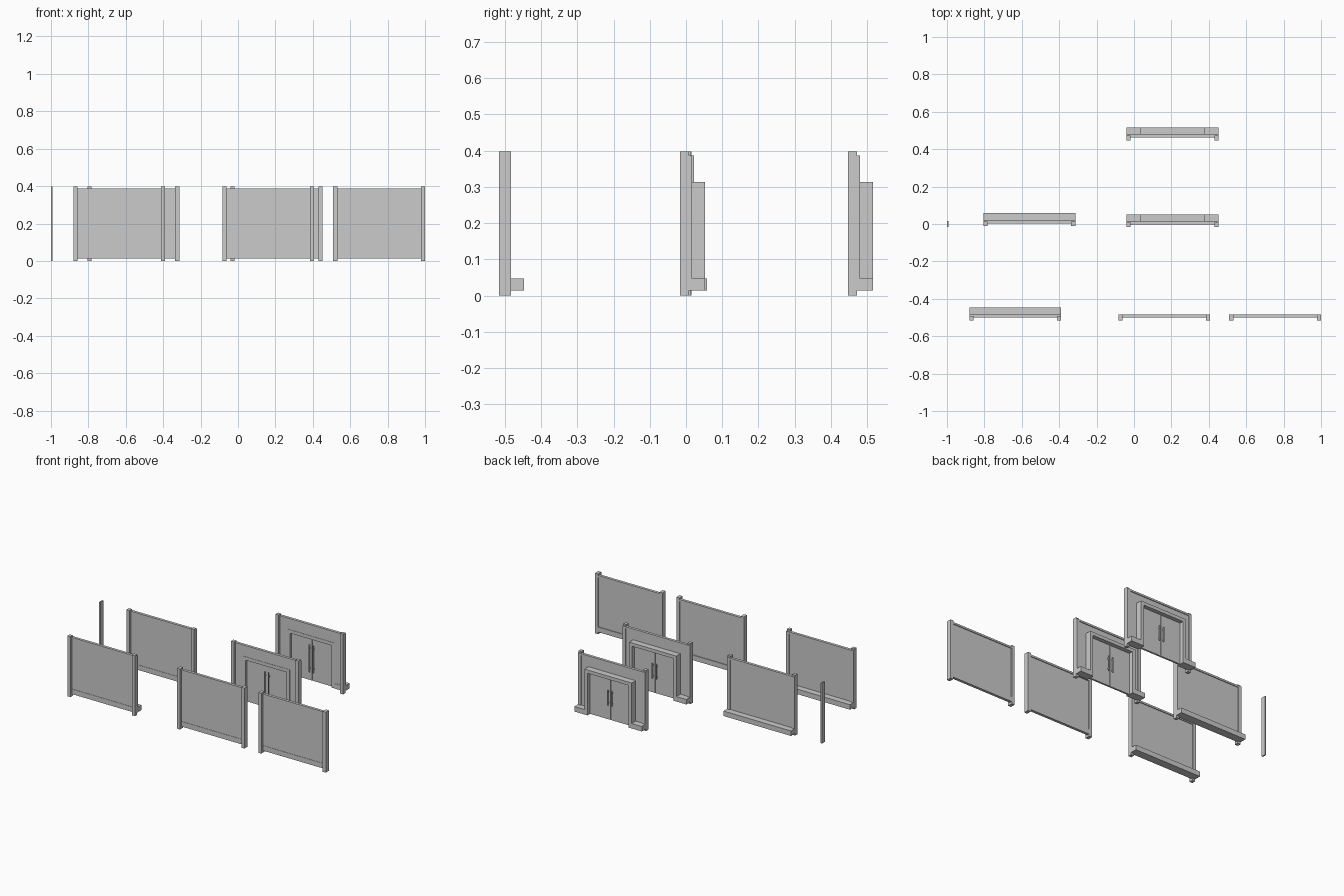
import bpy, bmesh

if "Cube" in bpy.data.objects:
    bpy.data.objects.remove(bpy.data.objects["Cube"])

H, RAIL, FOOT, LEDGE = 0.397, 0.387, 0.014, 0.047   # heights
HW, POST = 0.2455, 0.022                            # half width, post width


def make(name, boxes):
    """One object from boxes given as (x0, x1, y0, y1, z0, z1)."""
    bm = bmesh.new()
    for x0, x1, y0, y1, z0, z1 in boxes:
        geo = bmesh.ops.create_cube(bm, size=1)
        for v in geo["verts"]:
            v.co = ((x0 + x1) / 2 + v.co.x * (x1 - x0),
                    (y0 + y1) / 2 + v.co.y * (y1 - y0),
                    (z0 + z1) / 2 + v.co.z * (z1 - z0))
    me = bpy.data.meshes.new(name)
    bm.to_mesh(me)
    bm.free()
    ob = bpy.data.objects.new(name, me)
    bpy.context.collection.objects.link(ob)
    return ob


def part(name, cx, y, boxes, mirror=False):
    """Place boxes relative to a module, optionally mirrored about its centre."""
    out = []
    for b in boxes:
        for s in ((1, -1) if mirror else (1,)):
            xa, xb = sorted((s * b[0], s * b[1]))
            out.append((cx + xa, cx + xb, y + b[2], y + b[3], b[4], b[5]))
    return make(name, out)


def frame(label, cx, y, post_back):
    # end posts, thin back stiles and top rail
    part(label + "_posts", cx, y, [(HW - POST, HW, 0, post_back, 0, H)], True)
    if post_back < 0.033:
        part(label + "_back_stiles", cx, y,
             [(HW - POST, HW, post_back, 0.033, FOOT, RAIL)], True)
    part(label + "_top_rail", cx, y,
         [(POST - HW, HW - POST, 0.015, 0.033, RAIL - 0.012, RAIL)])


def solid_wall(label, cx, y, ledge):
    frame(label, cx, y, 0.025 if ledge else 0.033)
    w = HW - POST
    part(label + "_panel", cx, y, [(-w, w, 0.017, 0.028, FOOT, RAIL - 0.012)])
    part(label + "_baseboard", cx, y, [(-w, w, 0.015, 0.033, FOOT, LEDGE)])
    if ledge:
        part(label + "_ledge", cx, y, [(-HW, HW, 0.033, 0.069, FOOT, LEDGE)])


def door_wall(label, cx, y):
    frame(label, cx, y, 0.025)
    w, outer, inner, top, lintel = HW - POST, 0.172, 0.150, 0.313, 0.291
    # wall around the opening
    part(label + "_side_panels", cx, y,
         [(outer, w, 0.017, 0.028, FOOT, RAIL - 0.012)], True)
    part(label + "_upper_panel", cx, y,
         [(-outer, outer, 0.017, 0.028, top, RAIL - 0.012)])
    part(label + "_ledges", cx, y,
         [(outer, HW, 0.033, 0.069, FOOT, LEDGE),
          (outer, w, 0.015, 0.033, FOOT, LEDGE)], True)
    # deep door surround
    part(label + "_jambs", cx, y, [(inner, outer, 0.015, 0.069, FOOT, top)], True)
    part(label + "_lintel", cx, y, [(-inner, inner, 0.015, 0.069, lintel, top)])
    # double doors with long outer and short inner pulls
    part(label + "_doors", cx, y, [(0.001, inner, 0.030, 0.042, FOOT, lintel)], True)
    part(label + "_front_handles", cx, y,
         [(0.010, 0.017, 0.018, 0.023, 0.07, 0.25),
          (0.011, 0.016, 0.023, 0.030, 0.09, 0.10),
          (0.011, 0.016, 0.023, 0.030, 0.22, 0.23)], True)
    part(label + "_back_handles", cx, y,
         [(0.012, 0.018, 0.049, 0.054, 0.11, 0.21),
          (0.013, 0.017, 0.042, 0.049, 0.12, 0.13),
          (0.013, 0.017, 0.042, 0.049, 0.19, 0.20)], True)


# six wall modules laid out as a kit
solid_wall("ledge_wall_a", -0.559, -0.011, True)
solid_wall("ledge_wall_b", -0.635, -0.516, True)
solid_wall("plain_wall_a", 0.162, -0.516, False)
solid_wall("plain_wall_b", 0.7545, -0.516, False)
door_wall("door_wall_a", 0.206, -0.017)
door_wall("door_wall_b", 0.206, 0.447)

# loose filler strip
make("filler_strip", [(-1.0, -0.991, -0.015, 0.015, 0, H)])
